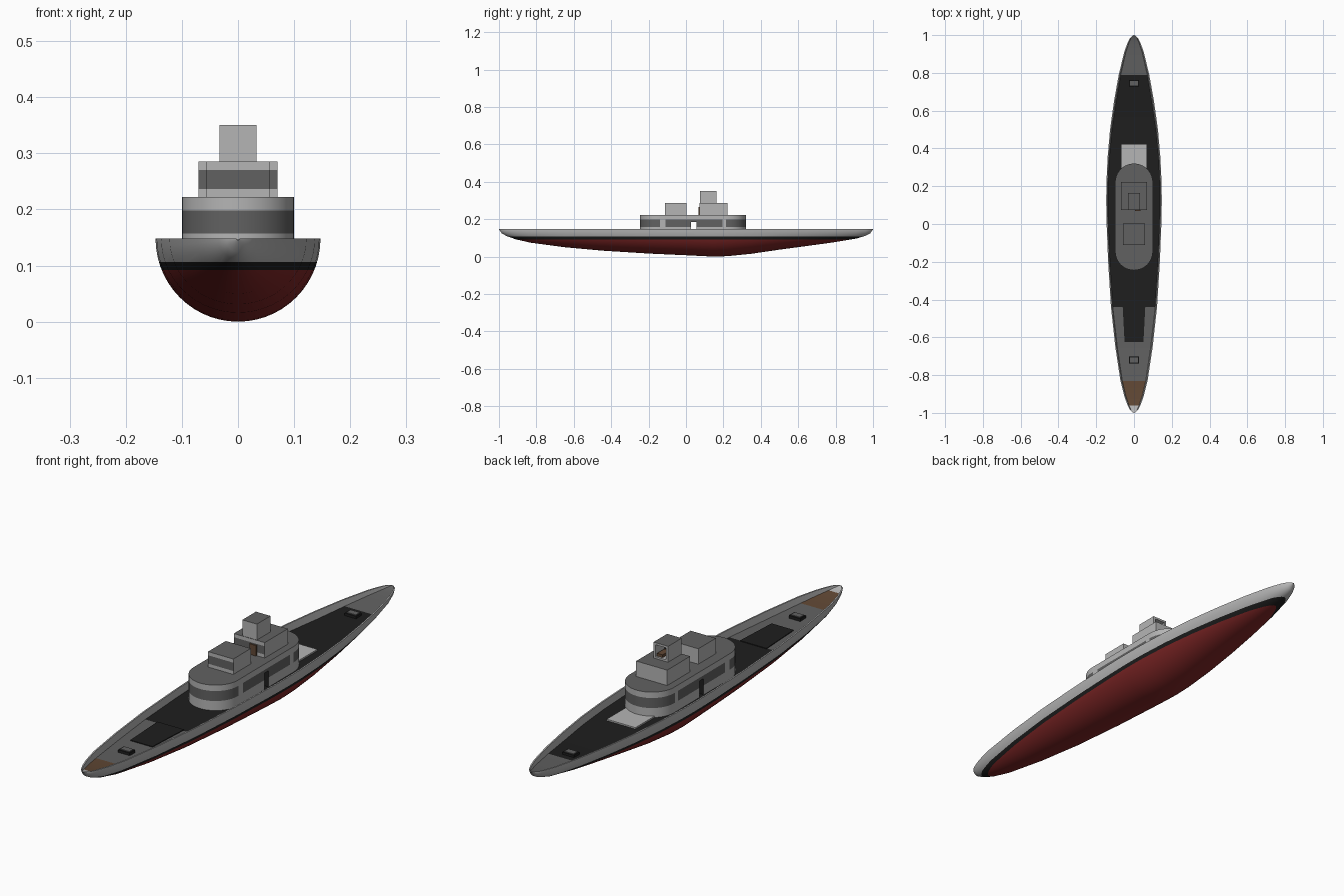
import bpy, bmesh, math
from mathutils import Vector

if "Cube" in bpy.data.objects:
    bpy.data.objects.remove(bpy.data.objects["Cube"])


def material(name, rgb):
    m = bpy.data.materials.new(name)
    m.diffuse_color = (*rgb, 1)
    m.use_nodes = True
    m.node_tree.nodes["Principled BSDF"].inputs["Base Color"].default_value = m.diffuse_color
    return m


LIGHT, MID, BLACK, RED, BROWN = range(5)
MATS = [material("light_grey", (0.46, 0.46, 0.46)),
        material("deck_grey", (0.12, 0.12, 0.12)),
        material("black", (0.013, 0.013, 0.013)),
        material("hull_red", (0.22, 0.02, 0.02)),
        material("wood_brown", (0.12, 0.065, 0.035))]


def finish(name, bm):
    bmesh.ops.recalc_face_normals(bm, faces=bm.faces)
    me = bpy.data.meshes.new(name)
    bm.to_mesh(me)
    bm.free()
    for m in MATS:
        me.materials.append(m)
    ob = bpy.data.objects.new(name, me)
    bpy.context.collection.objects.link(ob)
    bpy.ops.object.select_all(action='DESELECT')
    ob.select_set(True)
    bpy.context.view_layer.objects.active = ob
    bpy.ops.object.shade_smooth_by_angle(angle=math.radians(35))
    return ob


def cut(bm, axis, value):
    no = Vector((0, 0, 0))
    no[axis] = 1
    bmesh.ops.bisect_plane(bm, geom=bm.verts[:] + bm.edges[:] + bm.faces[:],
                           plane_co=no * value, plane_no=no)


def prism(outline, z0, z1):
    bm = bmesh.new()
    lo = [bm.verts.new((x, y, z0)) for x, y in outline]
    hi = [bm.verts.new((x, y, z1)) for x, y in outline]
    bm.faces.new(lo)
    bm.faces.new(hi)
    n = len(lo)
    for i in range(n):
        j = (i + 1) % n
        bm.faces.new((lo[i], lo[j], hi[j], hi[i]))
    bmesh.ops.recalc_face_normals(bm, faces=bm.faces)
    return bm


def rect(x0, x1, y0, y1):
    return [(x0, y0), (x1, y0), (x1, y1), (x0, y1)]


def box(name, x0, x1, y0, y1, z0, z1, mat):
    bm = prism(rect(x0, x1, y0, y1), z0, z1)
    for f in bm.faces:
        f.material_index = mat
    return finish(name, bm)


# Hull: lofted half-round sections (y, half width, depth) with bulwark and sunken deck
RIM = 0.148
stations = [(-1, .003, .003), (-.985, .021, .024), (-.96, .034, .038),
            (-.91, .052, .056), (-.83, .072, .074), (-.65, .099, .098),
            (-.44, .122, .117), (-.2, .137, .132), (0, .145, .141),
            (.1, .147, .146), (.15, .147, .148), (.22, .146, .146),
            (.35, .140, .133), (.5, .127, .111), (.65, .106, .091),
            (.79, .081, .072), (.91, .052, .052), (.96, .034, .037),
            (.985, .021, .024), (1, .003, .003)]
ARC = 28
bm = bmesh.new()
rings = []
for y, w, d in stations:
    pts = [(w * math.cos(math.pi * i / ARC), RIM - d * math.sin(math.pi * i / ARC))
           for i in range(ARC + 1)]
    sink = min(.03, .35 * d)
    wi = w - min(.006, .2 * w)
    wd = wi * math.sqrt(1 - (sink / d) ** 2)
    pts += [(-wi, RIM), (-wd, RIM - sink), (wd, RIM - sink), (wi, RIM)]
    rings.append([bm.verts.new((x, y, z)) for x, z in pts])
n = len(rings[0])
for a, b in zip(rings, rings[1:]):
    y = (a[0].co.y + b[0].co.y) / 2
    for i in range(n):
        j = (i + 1) % n
        f = bm.faces.new((a[i], a[j], b[j], b[i]))
        if i == ARC + 2:  # deck strip
            if y < -.97:
                f.material_index = LIGHT
            elif y < -.83:
                f.material_index = BROWN
            elif y < -.44 or y > .79:
                f.material_index = MID
            else:
                f.material_index = BLACK
bm.faces.new(rings[0])
bm.faces.new(rings[-1])
for z in (.092, .106):
    cut(bm, 2, z)
for f in bm.faces:
    z = f.calc_center_median().z
    if z < .092:
        f.material_index = RED
    elif z < .106:
        f.material_index = BLACK
finish("hull", bm)

# Deck details: dark well, pale landing plate and two hatches
bm = prism([(-.05, -.625), (.05, -.625), (.06, -.435), (-.06, -.435)], .115, .121)
for f in bm.faces:
    f.material_index = BLACK
finish("fore_well", bm)
box("landing_plate", -.065, .065, .28, .42, .116, .124, LIGHT)
for name, y in (("fore_hatch", -.72), ("aft_hatch", .745)):
    box(name + "_frame", -.026, .026, y - .018, y + .018, .115, .131, BLACK)
    box(name, -.021, .021, y - .013, y + .013, .12, .134, MID)

# Main deckhouse: stadium plan with window band, pillars and a doorway right through
R, Y0, Y1 = .10, -.145, .22
outline = [(R * math.cos(math.pi * i / 20), Y1 + R * math.sin(math.pi * i / 20)) for i in range(21)]
outline += [(-x, Y0 + Y1 - y) for x, y in outline]
bm = prism(outline, .112, .222)
for z in (.157, .185, .198):
    cut(bm, 2, z)
for y in (-.14, -.11, .028, .056, .195, .215):
    cut(bm, 1, y)
bm.normal_update()
door = []
for f in bm.faces:
    c = f.calc_center_median()
    pillar = -.14 < c.y < -.11 or .195 < c.y < .215
    if f.normal.z > .9 or (abs(f.normal.z) < .1 and .157 < c.z < .198 and not pillar):
        f.material_index = MID
    if abs(f.normal.x) > .9 and .028 < c.y < .056 and c.z < .185:
        door.append(f)
bmesh.ops.delete(bm, geom=door, context='FACES')
for y in (.028, .056):  # passage walls
    vs = [bm.verts.new(p) for p in ((-R, y, .112), (R, y, .112), (R, y, .185), (-R, y, .185))]
    bm.faces.new(vs).material_index = BLACK
vs = [bm.verts.new(p) for p in ((-R, .028, .185), (R, .028, .185), (R, .056, .185), (-R, .056, .185))]
bm.faces.new(vs).material_index = BLACK
bmesh.ops.remove_doubles(bm, verts=bm.verts, dist=1e-4)
finish("deckhouse", bm)


# Upper cabins: light walls, grey roof, window band across the front
def cabin(name, hw, y0, y1, z0, z1):
    bm = prism(rect(-hw, hw, y0, y1), z0, z1)
    for z in (z0 + .016, z1 - .015):
        cut(bm, 2, z)
    bm.normal_update()
    for f in bm.faces:
        z = f.calc_center_median().z
        if f.normal.z > .9 or (f.normal.y < -.9 and z0 + .016 < z < z1 - .015):
            f.material_index = MID
    finish(name, bm)


cabin("fore_cabin", .057, -.112, .002, .22, .285)
cabin("aft_cabin", .07, .073, .222, .22, .285)
box("cabin_door", .004, .034, .068, .074, .222, .265, BROWN)

# Lookout tower with an open recess at the back
bm = prism(rect(-.033, .033, .075, .163), .284, .35)
back = [f for f in bm.faces if f.normal.y > .9]
for f in bm.faces:
    f.material_index = MID if f.normal.z > .9 else LIGHT
bmesh.ops.inset_region(bm, faces=back, thickness=.012)
rim = set(bm.faces)
ext = bmesh.ops.extrude_discrete_faces(bm, faces=back)
for f in ext['faces']:
    f.material_index = BLACK
    for v in f.verts:
        v.co.y -= .06
finish("lookout_tower", bm)
box("tower_seat", -.005, .02, .11, .158, .294, .306, BROWN)
